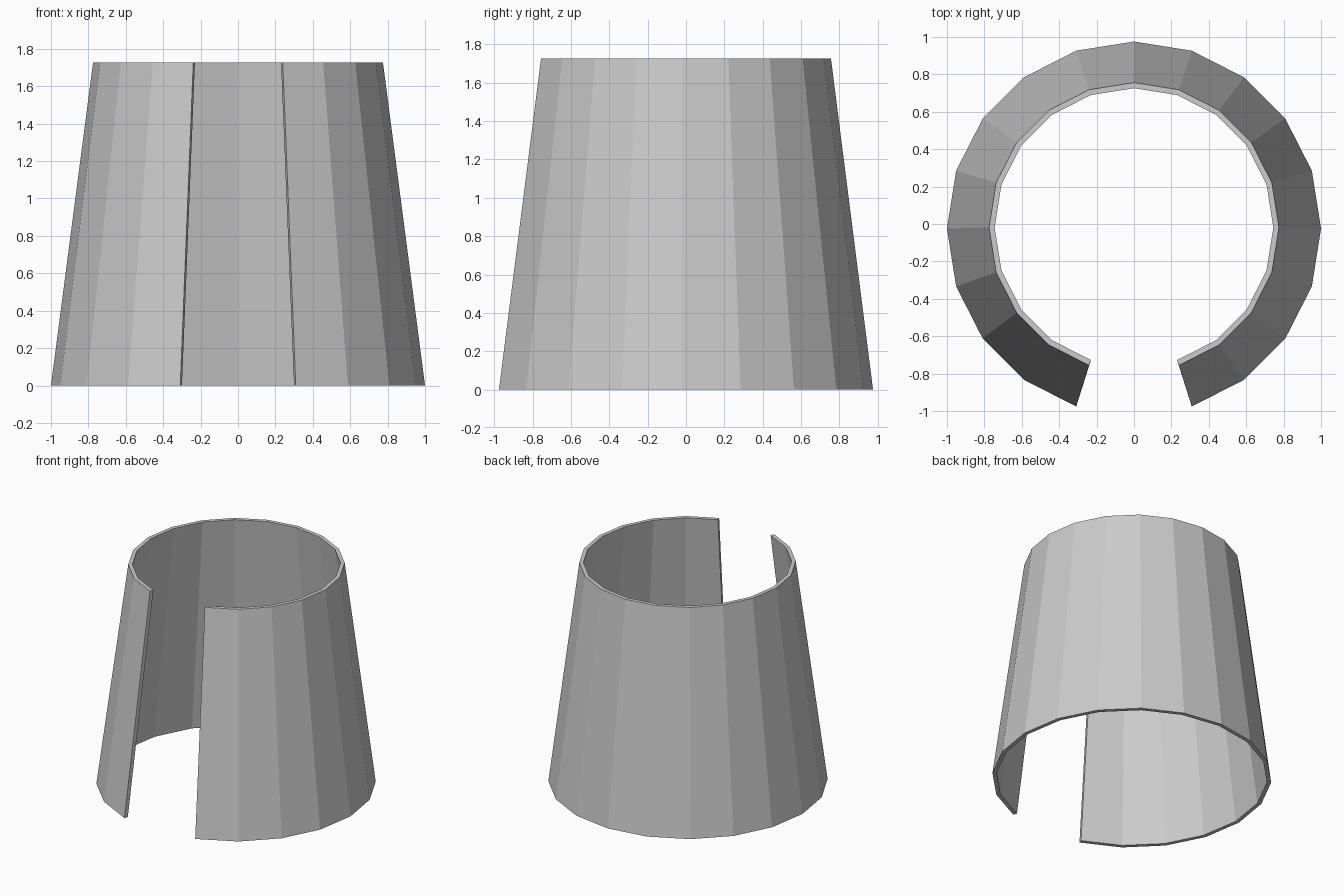
import bpy, bmesh, math

if "Cube" in bpy.data.objects:
    bpy.data.objects.remove(bpy.data.objects["Cube"])

SIDES = 20            # full ring divisions; two are left open at the front
HEIGHT = 1.727
WALL = 0.03
CENTRE_Y = -0.0245    # ring centre at the base, so the open ring is centred
TAPER = 0.775         # top scale relative to the base


def ring_point(i, inner, top):
    a = math.radians(-90) + (i + 1) * math.tau / SIDES
    s = TAPER if top else 1.0
    r = s - (WALL if inner else 0.0)
    return (r * math.cos(a), CENTRE_Y * s + r * math.sin(a), HEIGHT if top else 0.0)


# Tapered open sleeve: a four-cornered wall section swept round the ring
bm = bmesh.new()
sections = []
for i in range(SIDES - 1):
    sections.append([bm.verts.new(ring_point(i, inner, top)) for inner, top in
                     ((False, False), (False, True), (True, True), (True, False))])
for a, b in zip(sections, sections[1:]):
    for k in range(4):
        n = (k + 1) % 4
        bm.faces.new((a[k], b[k], b[n], a[n]))

# Flat ends either side of the front gap
bm.faces.new(sections[0])
bm.faces.new(sections[-1][::-1])
bmesh.ops.recalc_face_normals(bm, faces=bm.faces)

mesh = bpy.data.meshes.new("open_tapered_sleeve")
bm.to_mesh(mesh)
bm.free()
sleeve = bpy.data.objects.new("open_tapered_sleeve", mesh)
bpy.context.collection.objects.link(sleeve)
